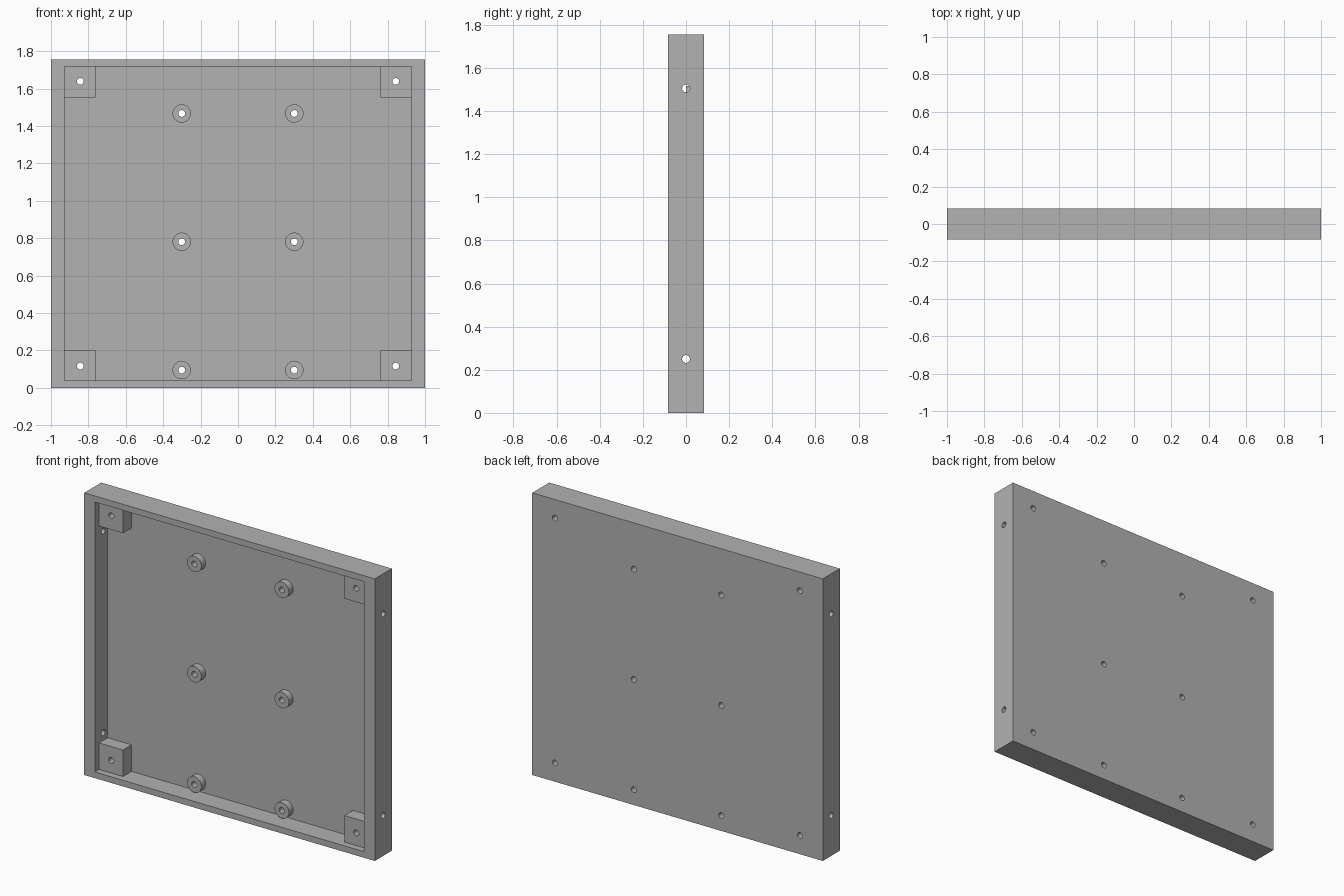
import bpy, math

if "Cube" in bpy.data.objects:
    bpy.data.objects.remove(bpy.data.objects["Cube"])

W, D, H = 2.0, 0.167, 1.755        # outer size
CX, Z0 = 0.927, 0.038              # cavity half width, bottom wall thickness
FLOOR_Y = 0.042                    # front surface of the back panel
POST_Y = -0.042                    # front surface of the corner posts
POST = 0.165                       # corner post side length
HOLE_R = 0.018
MID = H / 2

grey = bpy.data.materials.new("grey_plastic")
grey.diffuse_color = (0.445, 0.445, 0.445, 1)
grey.use_nodes = True
grey.node_tree.nodes["Principled BSDF"].inputs["Base Color"].default_value = grey.diffuse_color


def box(name, x, y, z):
    """Box from (min, max) ranges."""
    c = [(r[0] + r[1]) / 2 for r in (x, y, z)]
    bpy.ops.mesh.primitive_cube_add(size=1, location=c)
    ob = bpy.context.object
    ob.name = name
    ob.scale = [abs(r[1] - r[0]) for r in (x, y, z)]
    bpy.ops.object.transform_apply(location=True, rotation=True, scale=True)
    ob.data.materials.append(grey)
    return ob


def cylinder(name, r, length, loc, axis):
    rot = (math.pi / 2, 0, 0) if axis == "Y" else (0, math.pi / 2, 0)
    bpy.ops.mesh.primitive_cylinder_add(vertices=32, radius=r, depth=length,
                                        location=loc, rotation=rot)
    ob = bpy.context.object
    ob.name = name
    bpy.ops.object.transform_apply(location=True, rotation=True, scale=True)
    ob.data.materials.append(grey)
    return ob


def combine(target, other, operation):
    mod = target.modifiers.new(other.name, "BOOLEAN")
    mod.operation, mod.object, mod.solver = operation, other, "EXACT"
    bpy.ops.object.select_all(action="DESELECT")
    bpy.context.view_layer.objects.active = target
    target.select_set(True)
    bpy.ops.object.modifier_apply(modifier=mod.name)
    bpy.data.objects.remove(other, do_unlink=True)


# Shallow tray, open to the front
tray = box("tray", (-W / 2, W / 2), (-D / 2, D / 2), (0, H))
combine(tray, box("cavity", (-CX, CX), (-0.3, FLOOR_Y), (Z0, H - Z0)), "DIFFERENCE")

# Square corner posts, sunk slightly into the walls and back
for sx in (-1, 1):
    for sz in (-1, 1):
        inner_z = MID - Z0 - POST
        post = box("corner_post", (sx * (CX - POST), sx * (CX + 0.03)),
                   (POST_Y, FLOOR_Y + 0.02),
                   (MID + sz * inner_z, MID + sz * (MID - 0.02)))
        combine(tray, post, "UNION")

# Round standoffs, two columns of three
standoffs = [(x, z) for x in (-0.301, 0.301) for z in (0.095, 0.781, 1.467)]
for x, z in standoffs:
    combine(tray, cylinder("standoff", 0.049, 0.06, (x, 0.03, z), "Y"), "UNION")

# Screw holes through the standoffs and corner posts
corners = [(sx * 0.843, MID + sz * 0.761) for sx in (-1, 1) for sz in (-1, 1)]
for x, z in standoffs + corners:
    combine(tray, cylinder("screw_hole", HOLE_R, 0.5, (x, 0, z), "Y"), "DIFFERENCE")

# Mounting holes through both side walls
for sx in (-1, 1):
    for z in (0.25, 1.505):
        combine(tray, cylinder("side_hole", HOLE_R, 0.2, (sx * 0.965, 0, z), "X"),
                "DIFFERENCE")

bpy.ops.object.select_all(action="DESELECT")
bpy.context.view_layer.objects.active = tray
tray.select_set(True)
bpy.ops.object.shade_smooth_by_angle(angle=math.radians(30))
